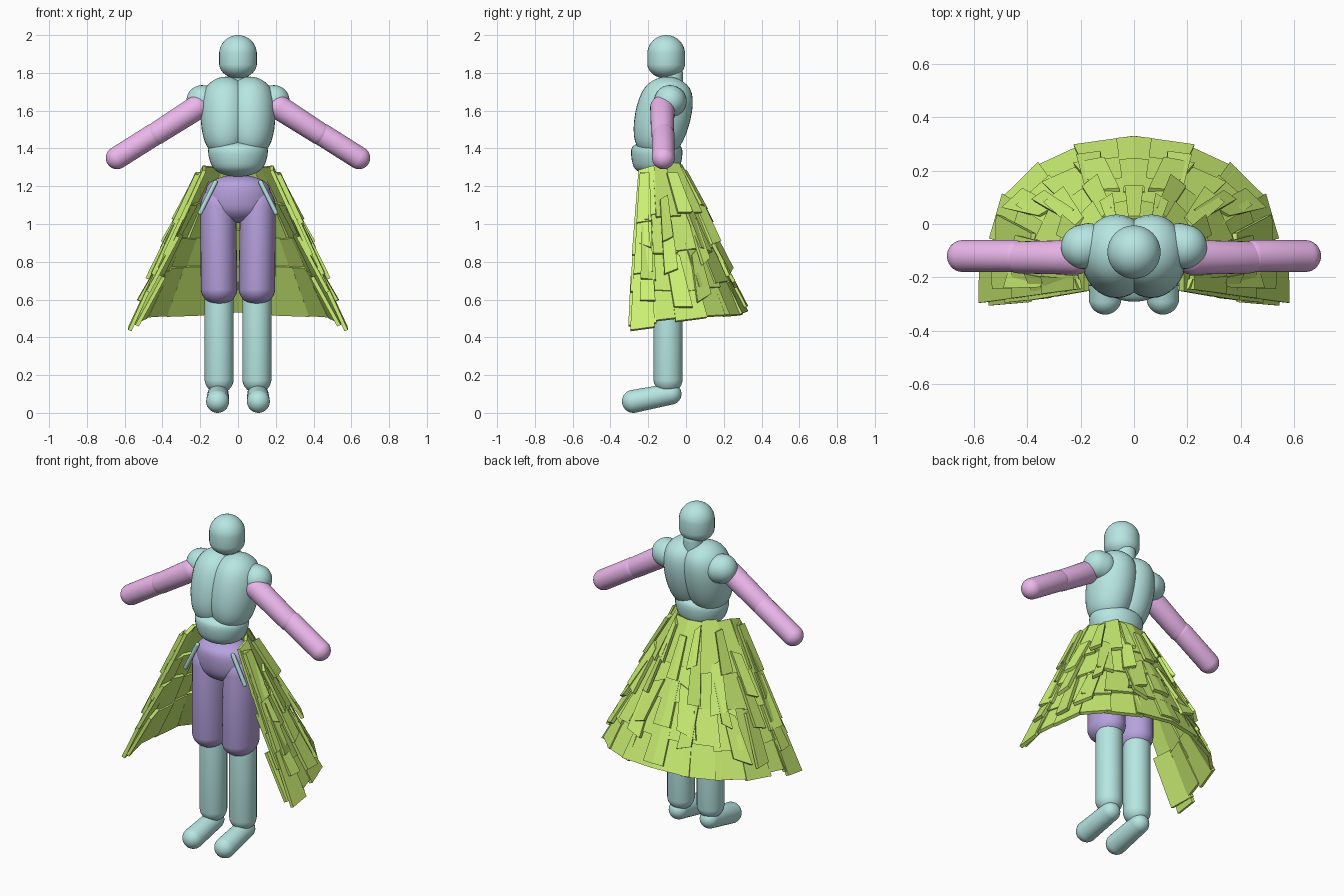
import bpy, bmesh, random
from mathutils import Vector

if "Cube" in bpy.data.objects:
    bpy.data.objects.remove(bpy.data.objects["Cube"])

random.seed(7)


def material(name, rgb):
    m = bpy.data.materials.new(name)
    m.diffuse_color = (*rgb, 1)
    m.use_nodes = True
    m.node_tree.nodes["Principled BSDF"].inputs["Base Color"].default_value = m.diffuse_color
    return m


TEAL = material("teal", (0.47, 0.79, 0.76))
PINK = material("pink", (0.83, 0.47, 0.83))
PURPLE = material("purple", (0.47, 0.36, 0.73))
GREEN = material("green", (0.60, 0.87, 0.17))


def finish(bm, name, mat, mirror, smooth):
    bmesh.ops.recalc_face_normals(bm, faces=bm.faces[:])
    me = bpy.data.meshes.new(name)
    for f in bm.faces:
        f.smooth = smooth
    bm.to_mesh(me)
    bm.free()
    me.materials.append(mat)
    ob = bpy.data.objects.new(name, me)
    bpy.context.collection.objects.link(ob)
    if mirror:
        mod = ob.modifiers.new("mirror", 'MIRROR')
        mod.use_mirror_merge = False
    return ob


def capsule(name, a, b, ra, rb, mat, mirror=False, soft=.001):
    """Rounded limb from a to b; tuple radii give an upright elliptical form.
    A larger soft value blends the two ends into an egg shape."""
    a, b = Vector(a), Vector(b)
    upright = isinstance(ra, tuple)
    quat = None if upright else (b - a).to_track_quat('Z', 'Y')
    bm = bmesh.new()
    bmesh.ops.create_uvsphere(bm, u_segments=32, v_segments=21, radius=1)
    for v in bm.verts:
        t = min(max(.5 + v.co.z / (2 * soft), 0), 1)
        t = t * t * (3 - 2 * t)
        c = a.lerp(b, t)
        if upright:
            r = Vector(ra).lerp(Vector(rb), t)
            v.co = c + Vector([v.co[i] * r[i] for i in range(3)])
        else:
            v.co = c + quat @ (v.co * (ra + (rb - ra) * t))
    return finish(bm, name, mat, mirror, True)


# Head, neck and torso
capsule("head", (0, -.105, 1.85), (0, -.105, 1.90), (.1, .1, .08), (.1, .1, .1), TEAL)
capsule("neck", (0, -.075, 1.70), (0, -.07, 1.79), .055, .055, TEAL)
capsule("chest_half", (.065, -.146, 1.51), (.065, -.10, 1.62),
        (.128, .145, .16), (.138, .154, .16), TEAL, True, .7)
capsule("belly", (0, -.155, 1.33), (0, -.155, 1.385), (.145, .13, .08), (.165, .14, .06), TEAL, False, .4)
capsule("pelvis", (0, -.12, 1.12), (0, -.13, 1.18), (.185, .13, .115), (.17, .125, .08), PURPLE, False, .4)

# Arms
capsule("shoulder", (.17, -.08, 1.65), (.19, -.085, 1.652), .083, .083, TEAL, True)
capsule("upper_arm", (.22, -.125, 1.615), (.43, -.125, 1.48), .065, .06, PINK, True)
capsule("forearm", (.45, -.12, 1.47), (.64, -.12, 1.35), .06, .06, PINK, True)

# Legs
capsule("thigh", (.1, -.118, .66), (.105, -.118, 1.08), (.097, .12, .09), (.095, .115, .13), PURPLE, True)
capsule("shin", (.1, -.095, .18), (.1, -.095, .62), .077, .077, TEAL, True)
capsule("foot", (.105, -.08, .10), (.108, -.278, .061), .056, .061, TEAL, True)
capsule("hip_strap", (.12, -.22, 1.22), (.20, -.22, 1.06), .012, .012, TEAL, True)

# Skirt guide curves, from the middle of the back round to the open front edge
WAIST = [Vector(p) for p in ((0, -.03, 1.30), (.06, -.035, 1.30), (.11, -.06, 1.30),
                             (.14, -.10, 1.30), (.16, -.15, 1.30), (.17, -.20, 1.30), (.17, -.25, 1.29))]
HEM = [Vector(p) for p in ((0, .285, .53), (.20, .26, .52), (.37, .19, .51), (.47, .09, .49),
                           (.50, -.05, .47), (.52, -.18, .46), (.52, -.315, .44))]


def along(path, u):
    t = min(max(u, 0), 1) * (len(path) - 1)
    i = min(int(t), len(path) - 2)
    return path[i].lerp(path[i + 1], t - i)


def surface(u, s, lift):
    d = .04
    across = along(HEM, u + d) - along(HEM, u - d)
    down = along(HEM, u) - along(WAIST, u)
    n = across.cross(down).normalized()
    if n.z < 0:
        n = -n
    p = along(WAIST, u).lerp(along(HEM, u), s) + n * lift
    if u <= 0:  # keep the back seam closed
        p.x = 0
    return p


def plate(bm, u0, u1, s0, s1, lift0, lift1, skew=0, roll=0, thick=.02):
    """Slab on the skirt; lift tips it outward, roll twists it, skew slants it."""
    slant = skew * .6
    corners = ((u0, s0 - slant, lift0 - roll), (u1, s0 + slant, lift0 + roll),
               (u1 + skew, s1 + slant, lift1 + roll), (u0 + skew, s1 - slant, lift1 - roll))
    lo = [bm.verts.new(surface(*c)) for c in corners]
    hi = [bm.verts.new(surface(u, s, l + thick)) for u, s, l in corners]
    bm.faces.new(lo)
    bm.faces.new(hi)
    for i in range(4):
        j = (i + 1) % 4
        bm.faces.new((lo[i], lo[j], hi[j], hi[i]))


# Overlapping tiers of wide plates
rnd = random.uniform
TIERS = ((0, .32, 4), (.22, .56, 5), (.45, .80, 6), (.68, 1.0, 6))
for k, (s0, s1, count) in enumerate(TIERS):
    bm = bmesh.new()
    for i in range(count):
        plate(bm, max(i / count - .012, 0), (i + 1) / count + .012 * (i < count - 1),
              s0 + rnd(-.03, .03), s1 + rnd(-.02, .015), rnd(-.012, .0), rnd(.01, .028),
              rnd(-.015, .015) * (i > 0), rnd(-.012, .012) * (i > 0))
    finish(bm, f"skirt_tier_{k + 1}", GREEN, True, False)

# Loose slats laid over the tiers
bm = bmesh.new()
for s0, count in ((.02, 3), (.2, 4), (.38, 4), (.56, 4)):
    for i in range(count):
        u = (i + rnd(.6, .97)) / count
        w = rnd(.07, .12)
        s = s0 + rnd(-.02, .06)
        plate(bm, u - w, u, s, s + rnd(.26, .36), rnd(.01, .02),
              rnd(.035, .05), rnd(-.04, .04), rnd(-.014, .014))
# Doubled plates along the open front edge
for s0, s1 in ((.05, .36), (.33, .68), (.63, 1.03)):
    plate(bm, .82, .97, s0, s1, .022, .036)
finish(bm, "skirt_slats", GREEN, True, False)

# Centre back slats
bm = bmesh.new()
for s0, s1, w in ((.1, .4, .04), (.4, .72, .05), (.68, .98, .05)):
    plate(bm, 0, w, s0, s1, .012, .035)
finish(bm, "skirt_back_slats", GREEN, True, False)
